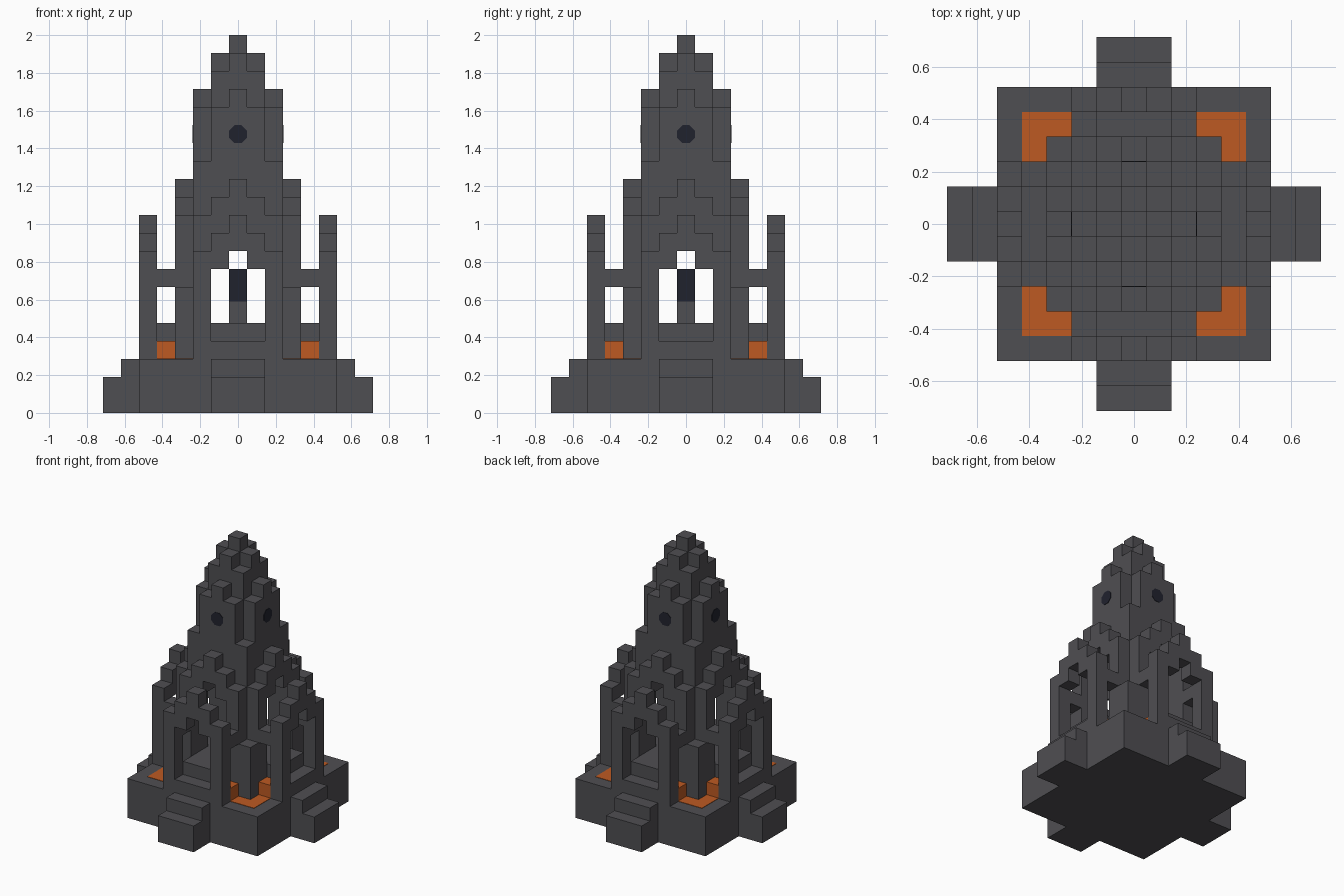
import bpy
import bmesh
from math import pi, cos, sin
from mathutils import Matrix, Vector

U = 2 / 21  # one building block

old = bpy.data.objects.get("Cube")
if old:
    bpy.data.objects.remove(old)


def material(name, rgb):
    m = bpy.data.materials.new(name)
    m.use_nodes = True
    m.diffuse_color = (*rgb, 1)
    bsdf = next(n for n in m.node_tree.nodes if n.type == 'BSDF_PRINCIPLED')
    bsdf.inputs["Base Color"].default_value = (*rgb, 1)
    return m


STONE = material("dark_stone", (0.078, 0.077, 0.085))
LAVA = material("lava_orange", (0.51, 0.102, 0.016))
NIGHT = material("night_blue", (0.0145, 0.016, 0.027))


def finish(name, bm, mat):
    mesh = bpy.data.meshes.new(name)
    bm.to_mesh(mesh)
    bm.free()
    mesh.materials.append(mat)
    obj = bpy.data.objects.new(name, mesh)
    bpy.context.collection.objects.link(obj)
    return obj


def add_box(bm, xs, ys, zs, turn=0):
    """Box from block-unit ranges, turned about the tower axis."""
    lo, hi = Vector((xs[0], ys[0], zs[0])), Vector((xs[1], ys[1], zs[1]))
    size = hi - lo
    mat = (Matrix.Rotation(turn * pi / 2, 4, 'Z') @ Matrix.Scale(U, 4)
           @ Matrix.Translation((lo + hi) / 2) @ Matrix.Diagonal((*size, 1)))
    bmesh.ops.create_cube(bm, size=1, matrix=mat)


def part(name, boxes, mat=STONE, turns=4):
    """One object from boxes, repeated on every side of the tower."""
    bm = bmesh.new()
    for turn in range(turns):
        for xs, ys, zs in boxes:
            add_box(bm, xs, ys, zs, turn)
    return finish(name, bm, mat)


def both(inner, outer, ys, zs):
    """A mirrored pair of boxes."""
    return [((inner, outer), ys, zs), ((-outer, -inner), ys, zs)]


def stepped_wall(name, front, middle, shoulder, side):
    """Wall one block thick, stepping down from the middle column."""
    ys = (front, front + 1)
    boxes = [((-.5, .5), ys, middle)]
    boxes += both(.5, 1.5, ys, shoulder)
    if side:
        boxes += both(1.5, 2.5, ys, side)
    return part(name, boxes)


# Ground platform and stairs
part("base_platform", [((-5.5, 5.5), (-5.5, 5.5), (0, 3))], turns=1)
part("room_floor", [((-2.5, 2.5), (-2.5, 2.5), (3, 5))], turns=1)
WIDE = (-1.5, 1.5)
part("stairs", [(WIDE, (-7.5, -6.5), (0, 2)), (WIDE, (-6.5, -5.5), (0, 3)),
                (WIDE, (-5.5, -4.5), (3, 4)), (WIDE, (-4.5, -2.5), (3, 5))])

# Lava pools in the corners and the blocks that feed them
part("lava_pools", [((2.5, 4.5), (-4.5, -2.5), (2.95, 3.03))], LAVA)
part("lava_blocks", both(1.5, 2.5, (-4.5, -3.5), (3, 4)), LAVA)
part("corner_pillars", [((2.5, 3.5), (-3.5, -2.5), (3, 7))])

# Outer arches, braces and the stepped tower tiers
stepped_wall("outer_arches", -5.5, (9, 11), (8, 10), (3, 9))
part("arch_braces", both(1.5, 2.5, (-4.5, -3.5), (7, 8)))
stepped_wall("lower_tier", -3.5, (11, 13), (10, 12), (3, 11))
stepped_wall("middle_tier", -2.5, (11, 18), (10, 17), None)
part("tower_corners", [((1.5, 2.5), (-2.5, -1.5), (5, 14))])
part("upper_tier", [((-.5, .5), (-1.5, -.5), (11, 20)),
                    ((.5, 1.5), (-1.5, -.5), (11, 19))])
part("spire", [((-.5, .5), (-.5, .5), (11, 21))], turns=1)

# Altar inside the room
part("altar_foot", [((-.5, .5), (-.5, .5), (5, 6.2))], turns=1)
part("altar_block", [((-.5, .5), (-.5, .5), (6.2, 8))], NIGHT, turns=1)

# Eight-sided window plates
bm = bmesh.new()
for turn in range(4):
    place = (Matrix.Rotation(turn * pi / 2, 4, 'Z')
             @ Matrix.Translation((0, -2.5 * U, 15.5 * U))
             @ Matrix.Rotation(pi / 2, 4, 'X') @ Matrix.Rotation(pi / 8, 4, 'Z'))
    bmesh.ops.create_cone(bm, cap_ends=True, segments=8, radius1=.53 * U,
                          radius2=.53 * U, depth=.006, matrix=place)
finish("windows", bm, NIGHT)
